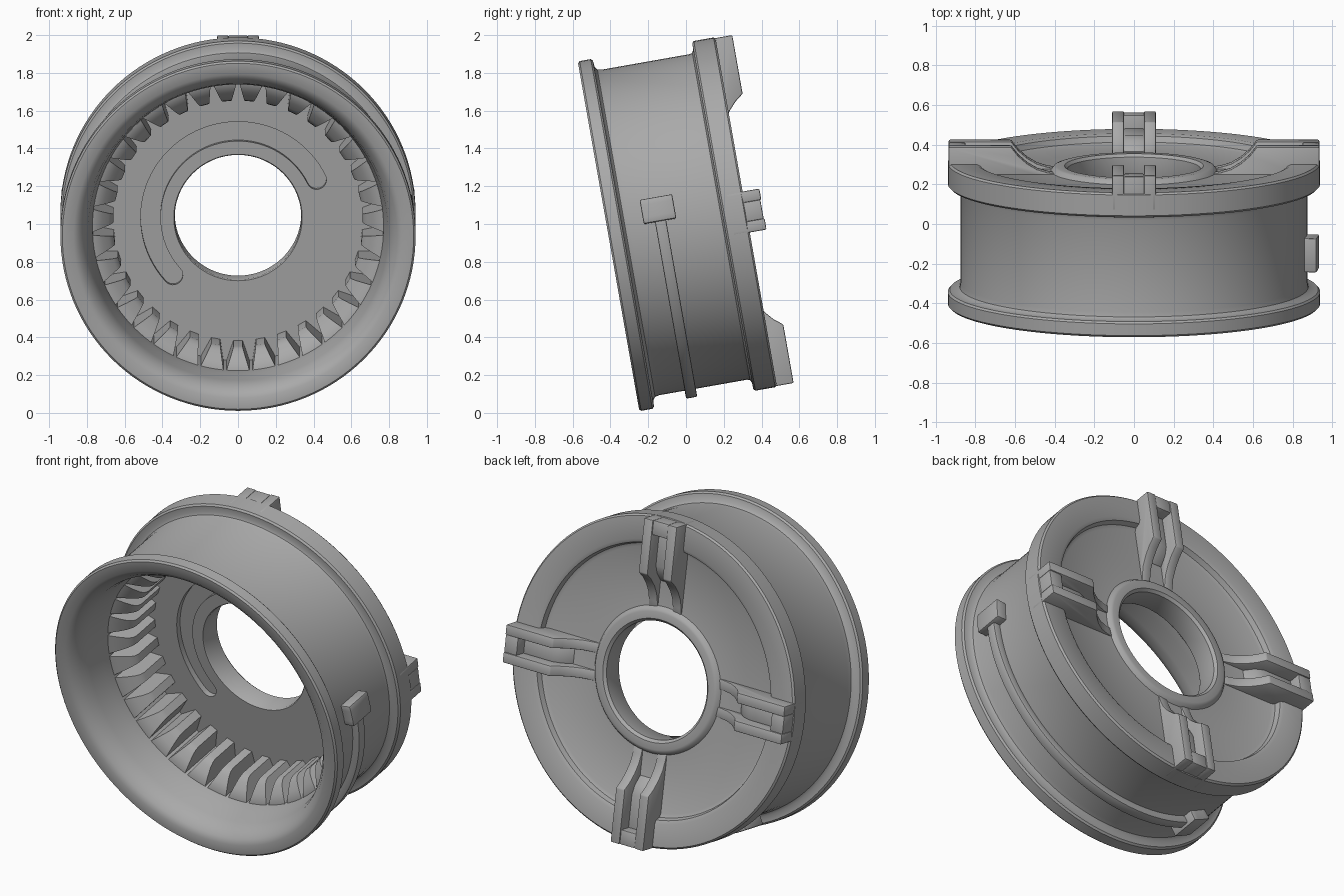
import bpy, bmesh, math
from mathutils import Matrix, Vector

if "Cube" in bpy.data.objects:
    bpy.data.objects.remove(bpy.data.objects["Cube"], do_unlink=True)

GREY = (0.4, 0.4, 0.4, 1)
mat = bpy.data.materials.new("plain grey")
mat.use_nodes = True
mat.diffuse_color = GREY
mat.node_tree.nodes["Principled BSDF"].inputs["Base Color"].default_value = GREY

# Drum frame: local y runs along the axis from the open front, local z is up
TILT = Matrix.Translation((0, -0.41, 0.935)) @ Matrix.Rotation(math.radians(10), 4, 'X')


def finish(bm, name, angle=35, bevel=0):
    bmesh.ops.recalc_face_normals(bm, faces=bm.faces)
    me = bpy.data.meshes.new(name)
    bm.to_mesh(me)
    bm.free()
    me.materials.append(mat)
    ob = bpy.data.objects.new(name, me)
    bpy.context.collection.objects.link(ob)
    ob.matrix_world = TILT
    bpy.ops.object.select_all(action='DESELECT')
    ob.select_set(True)
    bpy.context.view_layer.objects.active = ob
    if bevel:
        mod = ob.modifiers.new("soft edges", 'BEVEL')
        mod.width, mod.segments, mod.limit_method = bevel, 2, 'ANGLE'
        bpy.ops.object.modifier_apply(modifier=mod.name)
    bpy.ops.object.shade_smooth_by_angle(angle=math.radians(angle))
    return ob


def skin(bm, rings):
    """Join matching closed cross-sections and cap both ends."""
    rows = [[bm.verts.new(p) for p in ring] for ring in rings]
    n = len(rows[0])
    for a, b in zip(rows, rows[1:]):
        for i in range(n):
            j = (i + 1) % n
            bm.faces.new((a[i], a[j], b[j], b[i]))
    bm.faces.new(rows[0])
    bm.faces.new(rows[-1][::-1])


def polar(r, t, deg):
    a = math.radians(deg)
    return (r * math.cos(a), t, r * math.sin(a))


def sector(bm, r0, r1, t0, t1, start, end, steps):
    """Curved bar around the axis."""
    skin(bm, [[polar(r, t, start + (end - start) * i / steps)
               for r, t in ((r0, t0), (r1, t0), (r1, t1), (r0, t1))]
              for i in range(steps + 1)])


# Drum: lathed shell with front lip, back ring, floor and hub hole
profile = [(.93, 0), (.94, .01), (.94, .07), (.93, .08), (.895, .083), (.88, .095),
           (.875, .12), (.875, .59), (.88, .605), (.895, .613), (.93, .614), (.94, .624),
           (.94, .73), (.93, .74), (.80, .74), (.78, .73), (.77, .70), (.75, .69),
           (.42, .69), (.405, .71), (.39, .715), (.35, .715), (.335, .70), (.335, .58),
           (.34, .572), (.77, .572), (.77, .28), (.78, .22), (.795, .12),
           (.81, .06), (.84, .02), (.87, 0)]
bm = bmesh.new()
SEG = 128
rows = [[bm.verts.new(polar(r, t, 360 * i / SEG)) for r, t in profile] for i in range(SEG)]
for i, a in enumerate(rows):
    b = rows[(i + 1) % SEG]
    for j in range(len(profile)):
        k = (j + 1) % len(profile)
        bm.faces.new((a[j], a[k], b[k], b[j]))
drum = finish(bm, "drum")

# Curved groove with round ends in the floor
bm = bmesh.new()
MID, HALF, START, END = .463, .052, 26, 222
outline = [polar(MID + HALF, 0, START + (END - START) * i / 48) for i in range(49)]
for i in range(1, 12):
    a = math.radians(END + 180 * i / 12)
    c = Vector(polar(MID, 0, END))
    outline.append(c + HALF * Vector((math.cos(a), 0, math.sin(a))))
outline += [polar(MID - HALF, 0, END - (END - START) * i / 48) for i in range(49)]
for i in range(1, 12):
    a = math.radians(START + 180 + 180 * i / 12)
    c = Vector(polar(MID, 0, START))
    outline.append(c + HALF * Vector((math.cos(a), 0, math.sin(a))))
skin(bm, [[(p[0], t, p[2]) for p in outline] for t in (.5, .605)])
cutter = finish(bm, "groove_cutter")
cut = drum.modifiers.new("groove", 'BOOLEAN')
cut.object, cut.operation, cut.solver = cutter, 'DIFFERENCE', 'EXACT'
bpy.context.view_layer.objects.active = drum
bpy.ops.object.modifier_apply(modifier=cut.name)
bpy.data.objects.remove(cutter, do_unlink=True)
drum.select_set(True)
bpy.ops.object.shade_smooth_by_angle(angle=math.radians(35))

# Internal gear teeth, narrow at the tip, with a rounded lead-in at the front
TEETH = 35
bm = bmesh.new()
for n in range(TEETH):
    deg = 90 + 360 * (n + .5) / TEETH
    turn = Matrix.Rotation(-math.radians(deg), 4, 'Y')
    rings = []
    for t, r in ((.575, .66), (.39, .66), (.365, .667), (.34, .685), (.31, .72), (.275, .768)):
        m = (r + .78) / 2
        ring = []
        for side, radii in ((1, (r, m, .78)), (-1, (.78, m, r))):
            for q in radii:
                ring.append(turn @ Vector((q, t, side * (.024 + .34 * (q - .66)))))
        rings.append(ring)
    skin(bm, rings)
finish(bm, "gear_teeth", 40)

# Four slotted lugs on the back
rib = [(.935, .65), (.935, .83), (.62, .83), (.585, .785), (.54, .745), (.49, .715),
       (.44, .70), (.385, .69), (.385, .65)]
end_wall = [(.935, .65), (.935, .825), (.85, .825), (.85, .65)]
slot_floor = [(.88, .65), (.88, .755), (.66, .755), (.61, .735), (.56, .69), (.56, .65)]
for n, place in enumerate(("left", "top", "right", "bottom")):
    bm = bmesh.new()
    turn = Matrix.Rotation(-math.radians(90 * n), 4, 'Y')
    for prof, lo, hi in ((rib, .05, .11), (rib, -.11, -.05),
                         (end_wall, -.052, .052), (slot_floor, -.052, .052)):
        skin(bm, [[turn @ Vector((r, t, s)) for r, t in prof] for s in (lo, hi)])
    finish(bm, place + "_lug", 30, .007)

# Rib around the lower left of the drum, with a wide head at each end
bm = bmesh.new()
sector(bm, .86, .918, .255, .315, -116, 5, 60)
finish(bm, "side_rib", 35, .008)
for name, deg in (("upper_rib_head", 6), ("lower_rib_head", -116)):
    bm = bmesh.new()
    sector(bm, .86, .935, .195, .37, deg - 4, deg + 4, 4)
    finish(bm, name, 35, .008)
